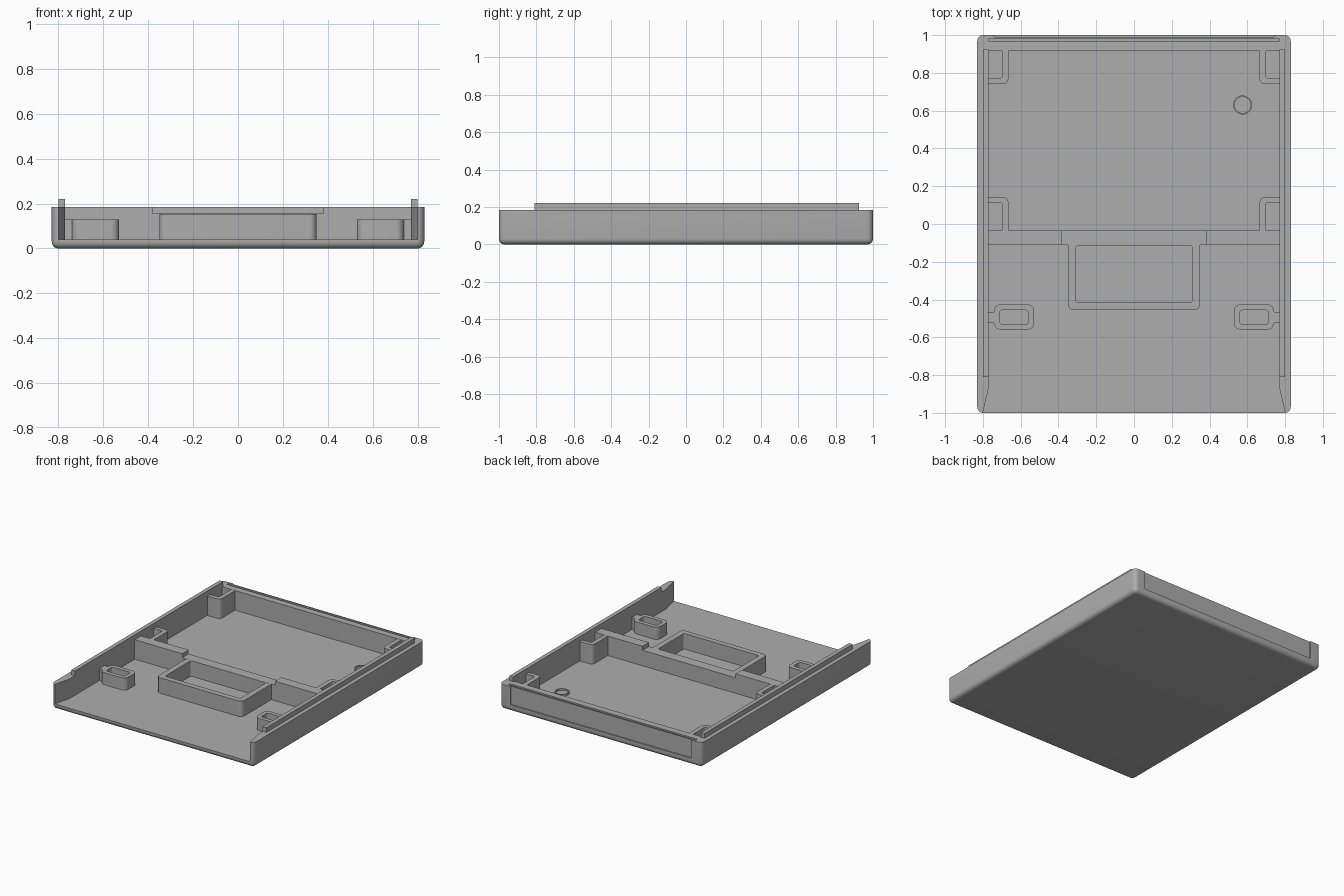
import bpy, bmesh, math

if "Cube" in bpy.data.objects:
    bpy.data.objects.remove(bpy.data.objects["Cube"])

grey = bpy.data.materials.new("matte grey")
grey.use_nodes = True
colour = (0.42, 0.42, 0.42, 1)
grey.diffuse_color = colour
grey.node_tree.nodes["Principled BSDF"].inputs["Base Color"].default_value = colour

WALL_TOP, FLOOR, SINK = 0.185, 0.04, 0.03
INNER, LIP = 0.77, 0.8


def rounded(x0, y0, x1, y1, r=0.0, steps=6):
    """Outline of a rectangle with rounded corners."""
    if r == 0:
        return [(x0, y0), (x1, y0), (x1, y1), (x0, y1)]
    pts = []
    centres = [(x1 - r, y1 - r), (x0 + r, y1 - r), (x0 + r, y0 + r), (x1 - r, y0 + r)]
    for q, (cx, cy) in enumerate(centres):
        for i in range(steps + 1):
            a = math.pi / 2 * (q + i / steps)
            pts.append((cx + r * math.cos(a), cy + r * math.sin(a)))
    return pts


def prism(name, outline, z0, z1, side=1, base_bevel=0.0):
    """Extrude an outline upward; side=-1 mirrors it in x."""
    bm = bmesh.new()
    base = bm.faces.new([bm.verts.new((x * side, y, z0)) for x, y in outline])
    up = bmesh.ops.extrude_face_region(bm, geom=[base])["geom"]
    for v in up:
        if isinstance(v, bmesh.types.BMVert):
            v.co.z = z1
    bmesh.ops.recalc_face_normals(bm, faces=bm.faces)
    if base_bevel:
        rim = [e for e in bm.edges if all(abs(v.co.z - z0) < 1e-5 for v in e.verts)]
        bmesh.ops.bevel(bm, geom=rim, offset=base_bevel, segments=5,
                        profile=0.5, affect='EDGES')
    mesh = bpy.data.meshes.new(name)
    bm.to_mesh(mesh)
    bm.free()
    mesh.materials.append(grey)
    ob = bpy.data.objects.new(name, mesh)
    bpy.context.collection.objects.link(ob)
    return ob


def cut(ob, outline, z0, z1, side=1):
    """Subtract a prism from an object and discard the cutter."""
    cutter = prism("cutter", outline, z0, z1, side)
    cutter.hide_render = True
    mod = ob.modifiers.new("cut", 'BOOLEAN')
    mod.operation, mod.solver, mod.object = 'DIFFERENCE', 'EXACT', cutter
    bpy.context.view_layer.objects.active = ob
    bpy.ops.object.modifier_apply(modifier=mod.name)
    bpy.data.objects.remove(cutter)


parts = []

# Tray shell: open at the front, with mouth flared at the wall ends
tray = prism("tray", rounded(-0.83, -1, 0.83, 1, 0.032), 0, WALL_TOP, base_bevel=0.03)
cut(tray, [(-LIP - 0.005, -1.02), (LIP + 0.005, -1.02), (INNER, -0.87),
           (INNER, 0.915), (-INNER, 0.915), (-INNER, -0.87)], FLOOR, 0.3)
# Groove along the top of the back wall and shallow recess behind it
cut(tray, rounded(-0.77, 0.965, 0.77, 0.983, 0.008), 0.15, 0.3)
cut(tray, rounded(-0.74, 0.991, 0.74, 1.1), 0.05, 0.3)
parts.append(tray)

# Cross rib with a lowered centre
rib = prism("cross_rib", rounded(-0.79, -0.11, 0.79, -0.035), SINK, WALL_TOP - 0.0005)
cut(rib, rounded(-0.38, -0.3, 0.38, 0.2), 0.155, 0.3)
parts.append(rib)

# Central rectangular frame
frame = prism("centre_frame", rounded(-0.35, -0.455, 0.35, -0.07, 0.03), SINK, 0.1545)
cut(frame, rounded(-0.308, -0.415, 0.308, -0.113, 0.012), 0, 0.3)
parts.append(frame)

for side, word in ((1, "left"), (-1, "right")):
    # Raised lip on the side wall
    parts.append(prism(word + "_lip", rounded(INNER, -0.81, LIP, 0.925),
                       WALL_TOP - 0.01, 0.22, side))

    # Hollow posts against the wall, at the back corner and behind the rib
    for where, y0, y1, p0, p1 in (("back", 0.74, 0.95, 0.772, 0.945),
                                  ("middle", -0.08, 0.143, -0.06, 0.113)):
        post = prism(f"{word}_{where}_post", rounded(0.665, y0, 0.81, y1, 0.03),
                     SINK, WALL_TOP - 0.001, side)
        cut(post, rounded(0.698, p0, 0.795, p1, 0.012), 0, 0.3, side)
        parts.append(post)

    # Low hollow socket joined to the wall by a tab
    socket = prism(word + "_socket", rounded(0.53, -0.56, 0.74, -0.425, 0.035),
                   SINK, 0.13, side)
    cut(socket, rounded(0.56, -0.53, 0.712, -0.456, 0.015), 0, 0.3, side)
    parts.append(socket)
    parts.append(prism(word + "_socket_tab", rounded(0.732, -0.525, 0.785, -0.465),
                       SINK, 0.1295, side))

# Small ring on the floor
ring = prism("floor_ring", rounded(0.525, 0.58, 0.625, 0.68, 0.05, 8), SINK, 0.052)
cut(ring, rounded(0.532, 0.587, 0.618, 0.673, 0.043, 8), 0, 0.3)
parts.append(ring)

# Smooth the rounded corners while keeping edges crisp
bpy.ops.object.select_all(action='DESELECT')
for ob in parts:
    ob.select_set(True)
bpy.context.view_layer.objects.active = tray
bpy.ops.object.shade_smooth_by_angle(angle=math.radians(30))
